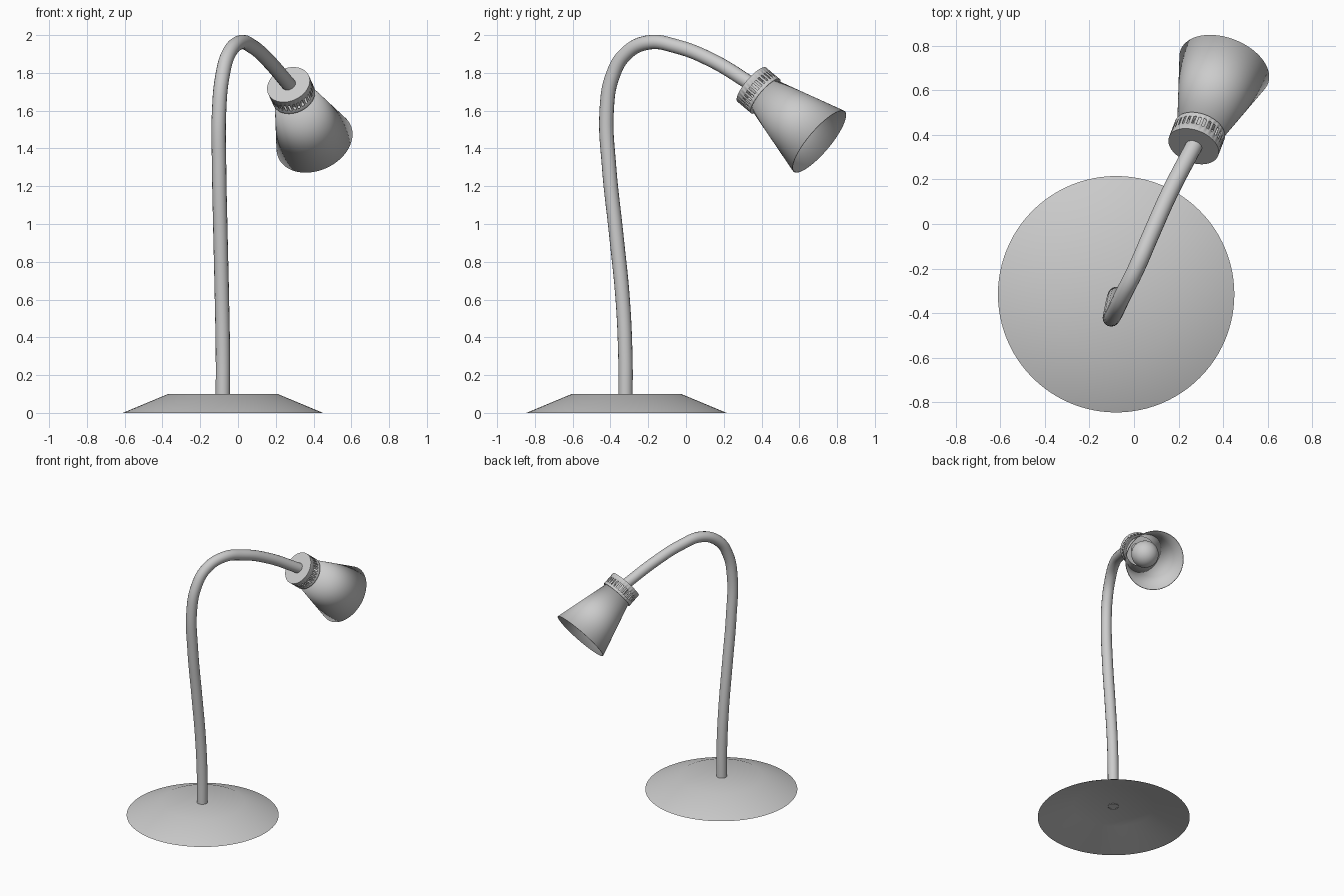
import bpy, bmesh, math
from mathutils import Vector

if "Cube" in bpy.data.objects:
    bpy.data.objects.remove(bpy.data.objects["Cube"])


def lathe(name, profile, segs, slot_band=None, thickness=0):
    """Revolve (radius, height) points; slot_band removes alternate faces of that band."""
    bm = bmesh.new()
    rings = []
    for r, z in profile:
        if r == 0:
            rings.append([bm.verts.new((0, 0, z))] * segs)
        else:
            rings.append([bm.verts.new((r * math.cos(math.tau * i / segs),
                                        r * math.sin(math.tau * i / segs), z))
                          for i in range(segs)])
    for b, (lo, hi) in enumerate(zip(rings, rings[1:])):
        for i in range(segs):
            if b == slot_band and i % 2:
                continue
            j = (i + 1) % segs
            loop = list(dict.fromkeys((lo[i], lo[j], hi[j], hi[i])))
            bm.faces.new(loop)
    bmesh.ops.recalc_face_normals(bm, faces=bm.faces)
    mesh = bpy.data.meshes.new(name)
    bm.to_mesh(mesh)
    bm.free()
    obj = bpy.data.objects.new(name, mesh)
    bpy.context.collection.objects.link(obj)
    if thickness:
        mod = obj.modifiers.new("thickness", 'SOLIDIFY')
        mod.thickness = thickness
        mod.offset = -1
    smooth(obj)
    return obj


def smooth(obj):
    bpy.ops.object.select_all(action='DESELECT')
    obj.select_set(True)
    bpy.context.view_layer.objects.active = obj
    bpy.ops.object.shade_smooth_by_angle(angle=math.radians(30))


# Hollow base dish
base = lathe("base", [(0, .1), (.29, .1), (.53, 0), (.522, 0), (.287, .093), (0, .093)], 96)
base.location = (-.08, -.315, 0)

# Bent gooseneck tube
path = [(-.08, -.32, .088), (-.08, -.321, .3), (-.085, -.335, .6), (-.093, -.37, .95),
        (-.1, -.407, 1.3), (-.1, -.42, 1.6), (-.083, -.39, 1.78), (-.05, -.32, 1.9),
        (.01, -.2, 1.961), (.075, -.05, 1.94), (.16, .14, 1.865), (.272, .355, 1.735)]
curve = bpy.data.curves.new("gooseneck", 'CURVE')
curve.dimensions = '3D'
curve.bevel_depth = .038
curve.bevel_resolution = 6
curve.resolution_u = 8
spline = curve.splines.new('BEZIER')
spline.bezier_points.add(len(path) - 1)
for p, co in zip(spline.bezier_points, path):
    p.co = co
    p.handle_left_type = p.handle_right_type = 'AUTO'
neck = bpy.data.objects.new("gooseneck", curve)
bpy.context.collection.objects.link(neck)
bpy.ops.object.select_all(action='DESELECT')
neck.select_set(True)
bpy.context.view_layer.objects.active = neck
bpy.ops.object.convert(target='MESH')
smooth(bpy.context.object)

# Lamp head, built along local z and aimed from the tube end to the rim centre
top, rim = Vector((.267, .348, 1.738)), Vector((.405, .705, 1.437))
collar = lathe("vented_collar", [(0, 0), (.118, 0), (.118, .035), (.118, .08),
                                 (.118, .1), (.106, .1)], 60, slot_band=2, thickness=.006)
shade = lathe("shade", [(.106, .1), (.21, .487)], 96, thickness=.005)

# Bulb: narrow socket running into a round globe
globe = [(.095 * math.sin(a), .225 - .095 * math.cos(a))
         for a in (math.radians(25 + 155 * i / 20) for i in range(20))]
bulb = lathe("bulb", [(.04, .004), *globe, (0, .32)], 48)

for part in (collar, shade, bulb):
    part.rotation_euler = (rim - top).to_track_quat('Z', 'Y').to_euler()
    part.location = top
